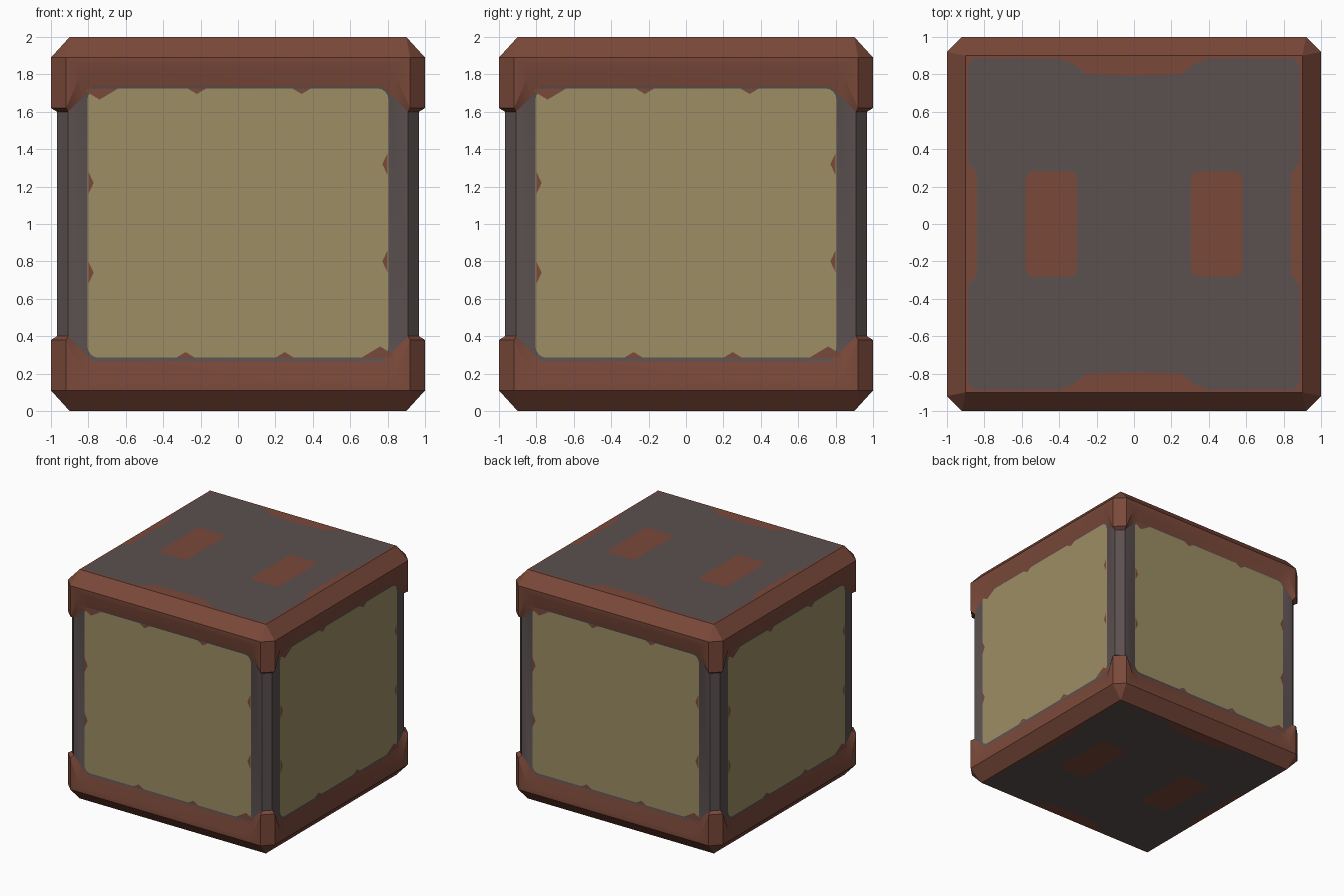
import bpy, bmesh, math
from mathutils import Matrix, Vector

if "Cube" in bpy.data.objects:
    bpy.data.objects.remove(bpy.data.objects["Cube"])


def mat(name, col):
    m = bpy.data.materials.new(name)
    m.diffuse_color = (*col, 1)
    m.use_nodes = True
    m.node_tree.nodes["Principled BSDF"].inputs["Base Color"].default_value = m.diffuse_color
    return m


RUST = mat("rust_paint", (0.195, 0.066, 0.042))
GREY = mat("grey_metal", (0.105, 0.080, 0.080))
TAN = mat("tan_panel", (0.335, 0.268, 0.125))


def make(name, faces, mats, smooth=False):
    """faces: list of (points, material index)."""
    bm = bmesh.new()
    for pts, mi in faces:
        bm.faces.new([bm.verts.new(p) for p in pts]).material_index = mi
    bmesh.ops.remove_doubles(bm, verts=bm.verts, dist=0.0005)
    if smooth:
        bmesh.ops.recalc_face_normals(bm, faces=bm.faces)
    me = bpy.data.meshes.new(name)
    bm.to_mesh(me)
    bm.free()
    for m in mats:
        me.materials.append(m)
    ob = bpy.data.objects.new(name, me)
    bpy.context.collection.objects.link(ob)
    if smooth:
        bpy.ops.object.select_all(action='DESELECT')
        ob.select_set(True)
        bpy.context.view_layer.objects.active = ob
        bpy.ops.object.shade_smooth_by_angle(angle=math.radians(30))
    return ob


def turn(pts, k):
    r = Matrix.Rotation(k * math.pi / 2, 3, 'Z')
    return [r @ Vector(p) for p in pts]


def flip(pts):
    return [(x, y, 2 - z) for x, y, z in pts]


def rounded(x0, x1, y0, y1, r, n=4):
    out = []
    for cx, cy, a0 in ((x1 - r, y1 - r, 0), (x0 + r, y1 - r, 90),
                       (x0 + r, y0 + r, 180), (x1 - r, y0 + r, 270)):
        for i in range(n + 1):
            a = math.radians(a0 + 90 * i / n)
            out.append((cx + r * math.cos(a), cy + r * math.sin(a)))
    return out


# Crate shell: one side with rail, corner gussets, wall and post, turned four times
WALL = 0.968
outer = [(0.92, 1.62), (0.84, 1.80), (0.78, 1.84)]   # front edge of rail and gusset
inner = [(0.91, 1.60), (0.83, 1.68), (0.77, 1.735)]  # where they meet the wall


def full(half):
    return half + [(-x, z) for x, z in reversed(half)]


A = [(x, -1, z) for x, z in full(outer)]
B = [(x, -WALL, z) for x, z in full(inner)]
upper = [([(-0.92, -1, 1.89), (0.92, -1, 1.89)] + A, 0),
         ([(-0.9, -0.9, 2), (0.9, -0.9, 2), (0.92, -1, 1.89), (-0.92, -1, 1.89)], 0),
         ([(0.92, -1, 1.89), (1, -0.92, 1.89), (1, -0.92, 1.62), (0.92, -1, 1.62)], 0),
         ([(0.92, -1, 1.62), (1, -0.92, 1.62), (WALL, -0.91, 1.6), (0.91, -WALL, 1.6)], 0),
         ([(0.92, -1, 1.89), (0.9, -0.9, 2), (1, -0.92, 1.89)], 0)]
upper += [([A[i], A[i + 1], B[i + 1], B[i]], 0) for i in range(5)]
middle = [(B + flip(B)[::-1], 1),
          ([(0.91, -WALL, 0.4), (WALL, -0.91, 0.4), (WALL, -0.91, 1.6), (0.91, -WALL, 1.6)], 1)]
shell = []
for k in range(4):
    for pts, mi in upper:
        shell += [(turn(pts, k), mi), (turn(flip(pts), k), mi)]
    shell += [(turn(pts, k), mi) for pts, mi in middle]
lid = [(-0.9, -0.9, 2), (0.9, -0.9, 2), (0.9, 0.9, 2), (-0.9, 0.9, 2)]
shell += [(lid, 0), (flip(lid), 0)]
make("crate_shell", shell, [RUST, GREY], smooth=True)

# Side panels: thin tan plates with chipped rust edges
chips_v = [(-0.8, 1.22, 1), (-0.8, 0.74, 1), (0.8, 1.32, -1), (0.8, 0.80, -1)]
chips_h = [(-0.22, 1.725, -1), (0.34, 1.725, -1), (-0.28, 0.285, 1), (0.25, 0.285, 1),
           (-0.74, 1.725, -2), (0.76, 0.285, 2)]
panels, chips = [], []
for k in range(4):
    panels.append((turn([(x, -WALL - 0.003, z)
                         for x, z in rounded(-0.805, 0.805, 0.285, 1.725, 0.06)], k), 0))
    y = -WALL - 0.005
    for x, z, d in chips_h:
        tri = [(x - 0.05 * d, y, z), (x + 0.05 * d, y, z), (x, y, z + 0.03 * d)]
        chips.append((turn(tri, k) if d > 0 else turn(tri, k)[::1], 0))
    for x, z, d in chips_v:
        tri = [(x, y, z + 0.06 * d), (x, y, z - 0.06 * d), (x + 0.028 * d, y, z)]
        chips.append((turn(tri, k), 0))
make("side_panels", panels, [TAN])
make("panel_chips", chips, [RUST])

# Worn grey plates on lid and base, with two rust patches each
quarter = [(0.84, 0), (0.84, 0.27), (0.885, 0.33), (0.885, 0.85), (0.86, 0.885),
           (0.40, 0.885), (0.33, 0.86), (0.25, 0.80), (0, 0.79)]
half = quarter + [(-x, y) for x, y in quarter[-2::-1]]
outline = half + [(x, -y) for x, y in half[-2:0:-1]]
plates, patches = [], []
for x0, x1 in ((-0.58, -0.305), (0.305, 0.58)):
    p = [(x, y, 2.002) for x, y in rounded(x0, x1, -0.28, 0.28, 0.04)]
    patches += [(p, 0), (flip(p)[::-1], 0)]
p = [(x, y, 2.001) for x, y in outline]
plates = [(p, 0), (flip(p)[::-1], 0)]
make("lid_and_base_plates", plates, [GREY])
make("rust_patches", patches, [RUST])
